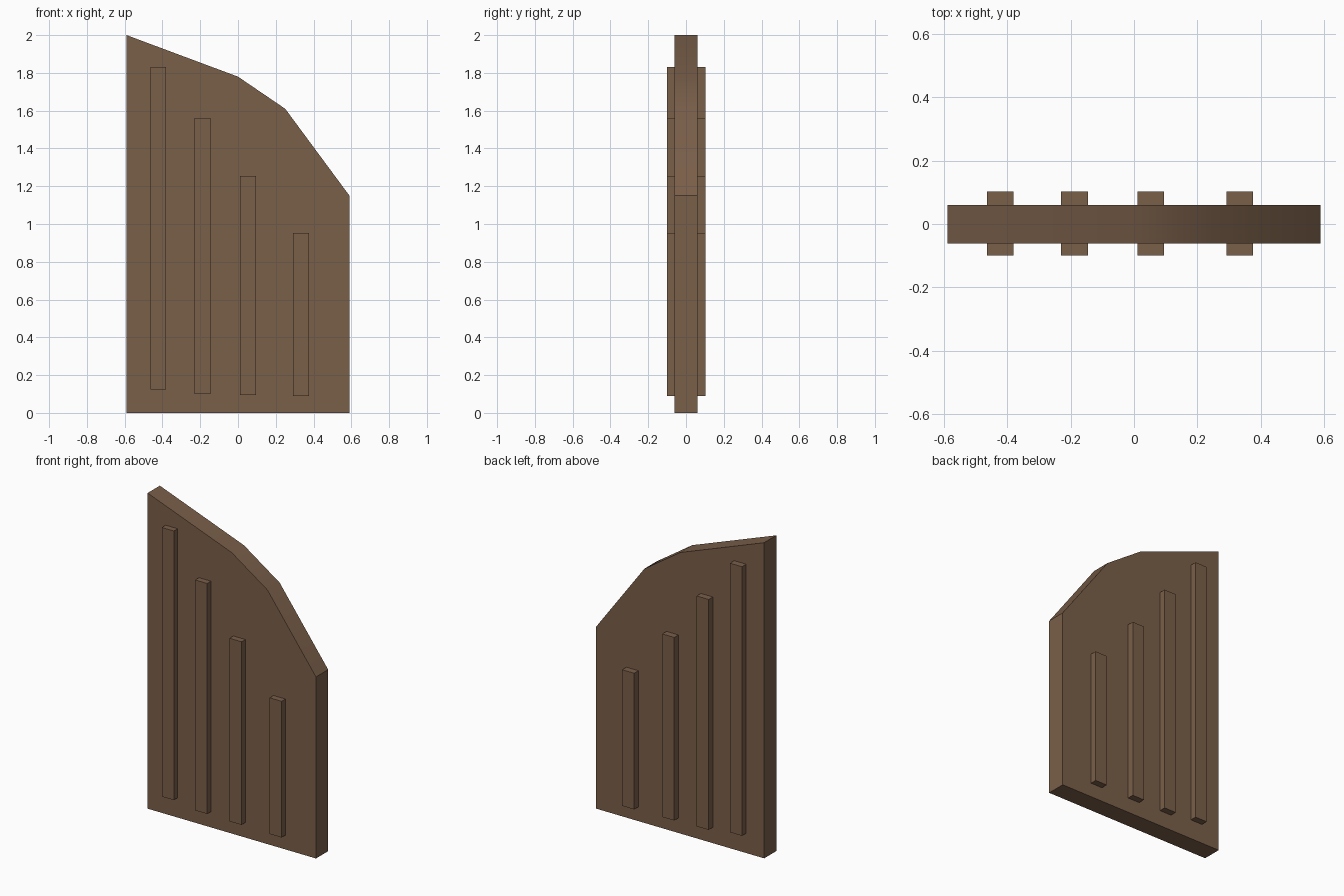
import bpy, bmesh, math

if "Cube" in bpy.data.objects:
    bpy.data.objects.remove(bpy.data.objects["Cube"])

wood = bpy.data.materials.new("brown_wood")
wood.diffuse_color = (0.195, 0.115, 0.068, 1)
wood.use_nodes = True
wood.node_tree.nodes["Principled BSDF"].inputs["Base Color"].default_value = wood.diffuse_color


def extrude_profile(name, points, y0, y1):
    """Extrude an x-z outline from y0 to y1."""
    bm = bmesh.new()
    face = bm.faces.new([bm.verts.new((x, y0, z)) for x, z in points])
    out = bmesh.ops.extrude_face_region(bm, geom=[face])
    verts = [g for g in out["geom"] if isinstance(g, bmesh.types.BMVert)]
    bmesh.ops.translate(bm, verts=verts, vec=(0, y1 - y0, 0))
    bmesh.ops.recalc_face_normals(bm, faces=bm.faces)
    mesh = bpy.data.meshes.new(name)
    bm.to_mesh(mesh)
    bm.free()
    mesh.materials.append(wood)
    obj = bpy.data.objects.new(name, mesh)
    bpy.context.collection.objects.link(obj)
    return obj


# Main panel with a sloping, bevelled top
panel = extrude_profile("panel", [(-0.59, 0), (0.59, 0), (0.59, 1.15), (0.25, 1.61),
                                  (0, 1.78), (-0.59, 2)], -0.062, 0.06)
bpy.context.view_layer.objects.active = panel
panel.select_set(True)
bpy.ops.object.shade_smooth_by_angle(angle=math.radians(30))

# Raised slats, passing through the panel to show on both faces
slats = [(-0.422, 0.125, 1.83), (-0.188, 0.10, 1.56),
         (0.053, 0.095, 1.255), (0.334, 0.09, 0.953)]
for i, (x, z0, z1) in enumerate(slats, 1):
    w = 0.042
    extrude_profile(f"slat_{i}", [(x - w, z0), (x + w, z0), (x + w, z1), (x - w, z1)],
                    -0.1, 0.102)
